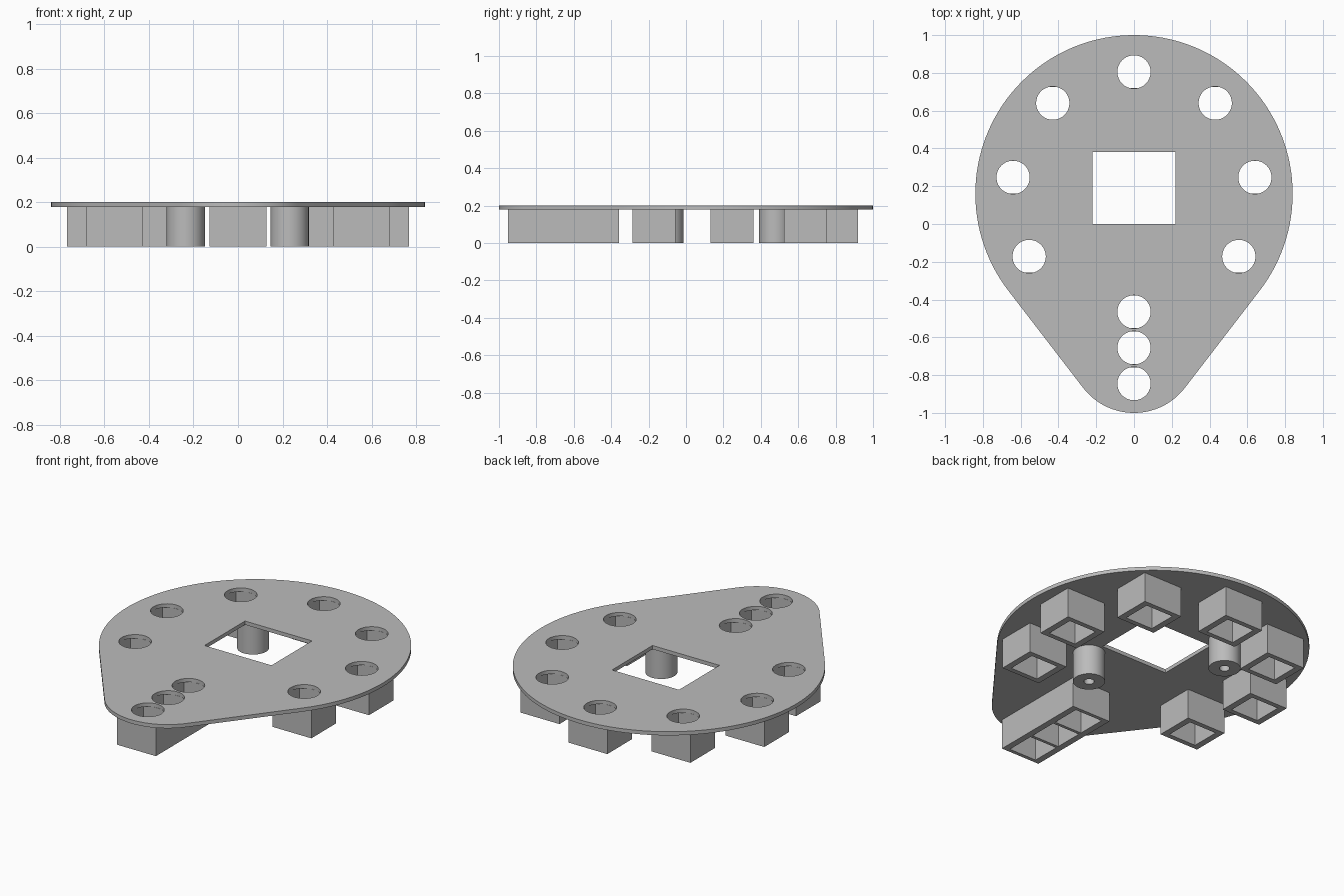
import bpy, bmesh, math
from mathutils import Matrix, Vector

if "Cube" in bpy.data.objects:
    bpy.data.objects.remove(bpy.data.objects["Cube"], do_unlink=True)

TOP, UNDER = 0.2, 0.178            # plate faces
HOLE_R = 0.088
BOX = (0.255, 0.23)                # housing footprint
POCKET = (0.18, 0.172)             # housing opening

grey = bpy.data.materials.new("plain grey")
grey.use_nodes = True
grey.diffuse_color = (0.5, 0.5, 0.5, 1)
grey.node_tree.nodes["Principled BSDF"].inputs["Base Color"].default_value = (0.5, 0.5, 0.5, 1)


def finish(name, bm):
    bmesh.ops.recalc_face_normals(bm, faces=bm.faces)
    mesh = bpy.data.meshes.new(name)
    bm.to_mesh(mesh)
    bm.free()
    mesh.materials.append(grey)
    obj = bpy.data.objects.new(name, mesh)
    bpy.context.collection.objects.link(obj)
    return obj


def add_box(bm, x, y, size, z0, z1):
    m = Matrix.Translation((x, y, (z0 + z1) / 2)) @ Matrix.Diagonal((*size, z1 - z0, 1))
    bmesh.ops.create_cube(bm, size=1, matrix=m)


def add_cylinder(bm, x, y, r, z0, z1, sides=64):
    bmesh.ops.create_cone(bm, cap_ends=True, segments=sides, radius1=r, radius2=r,
                          depth=z1 - z0, matrix=Matrix.Translation((x, y, (z0 + z1) / 2)))


def select_only(obj):
    bpy.ops.object.select_all(action='DESELECT')
    obj.select_set(True)
    bpy.context.view_layer.objects.active = obj


def cut(obj, cutter_bm):
    cutter = finish("cutter", cutter_bm)
    cutter.hide_render = True
    select_only(obj)
    mod = obj.modifiers.new("cut", 'BOOLEAN')
    mod.operation, mod.solver, mod.object = 'DIFFERENCE', 'EXACT', cutter
    bpy.ops.object.modifier_apply(modifier=mod.name)
    bpy.data.objects.remove(cutter, do_unlink=True)


def smooth(obj):
    select_only(obj)
    bpy.ops.object.shade_smooth_by_angle(angle=math.radians(30))


# Positions of the ring of single housings and the row of three
side = [(0.43, 0.64), (0.64, 0.247), (0.555, -0.172)]
ring = [(0, 0.805)] + side + [(-x, y) for x, y in side]
row = [(0, -0.655 + i * 0.19) for i in (-1, 0, 1)]

# Teardrop plate: large arc, small arc and the tangents between them
big_y, big_r, small_y, small_r = 0.16, 0.84, -0.66, 0.34
tilt = math.asin((big_r - small_r) / (big_y - small_y))


def arc(cy, r, start, end, steps):
    angles = [start + (end - start) * i / steps for i in range(steps + 1)]
    return [Vector((r * math.cos(a), cy + r * math.sin(a), UNDER)) for a in angles]


outline = arc(big_y, big_r, -tilt, math.pi + tilt, 96)
outline += arc(small_y, small_r, math.pi + tilt, 2 * math.pi - tilt, 32)
bm = bmesh.new()
face = bm.faces.new([bm.verts.new(p) for p in outline])
new = bmesh.ops.extrude_face_region(bm, geom=[face])["geom"]
bmesh.ops.translate(bm, vec=(0, 0, TOP - UNDER),
                    verts=[v for v in new if isinstance(v, bmesh.types.BMVert)])
plate = finish("plate", bm)

# Round holes and the central window
holes = bmesh.new()
for x, y in ring + row:
    add_cylinder(holes, x, y, HOLE_R, 0.1, 0.3)
add_box(holes, 0, 0.19, (0.44, 0.38), 0.1, 0.3)
cut(plate, holes)
smooth(plate)

# Single open-bottomed housings
for i, (x, y) in enumerate(ring):
    bm, pocket = bmesh.new(), bmesh.new()
    add_box(bm, x, y, BOX, 0, UNDER)
    add_box(pocket, x, y, POCKET, -0.1, 0.3)
    cut(finish(f"housing_{i + 1}", bm), pocket)

# Triple housing with thin partitions
bm, pocket = bmesh.new(), bmesh.new()
add_box(bm, 0, row[1][1], (BOX[0], 0.595), 0, UNDER)
for x, y in row:
    add_box(pocket, x, y, POCKET, -0.1, 0.3)
cut(finish("triple_housing", bm), pocket)

# Mounting posts with screw bores
for name, x, y in (("front_post", 0.232, -0.1), ("back_post", -0.235, 0.477)):
    bm, bore = bmesh.new(), bmesh.new()
    add_cylinder(bm, x, y, 0.086, 0, UNDER)
    add_cylinder(bore, x, y, 0.028, -0.1, 0.15, 32)
    post = finish(name, bm)
    cut(post, bore)
    smooth(post)
